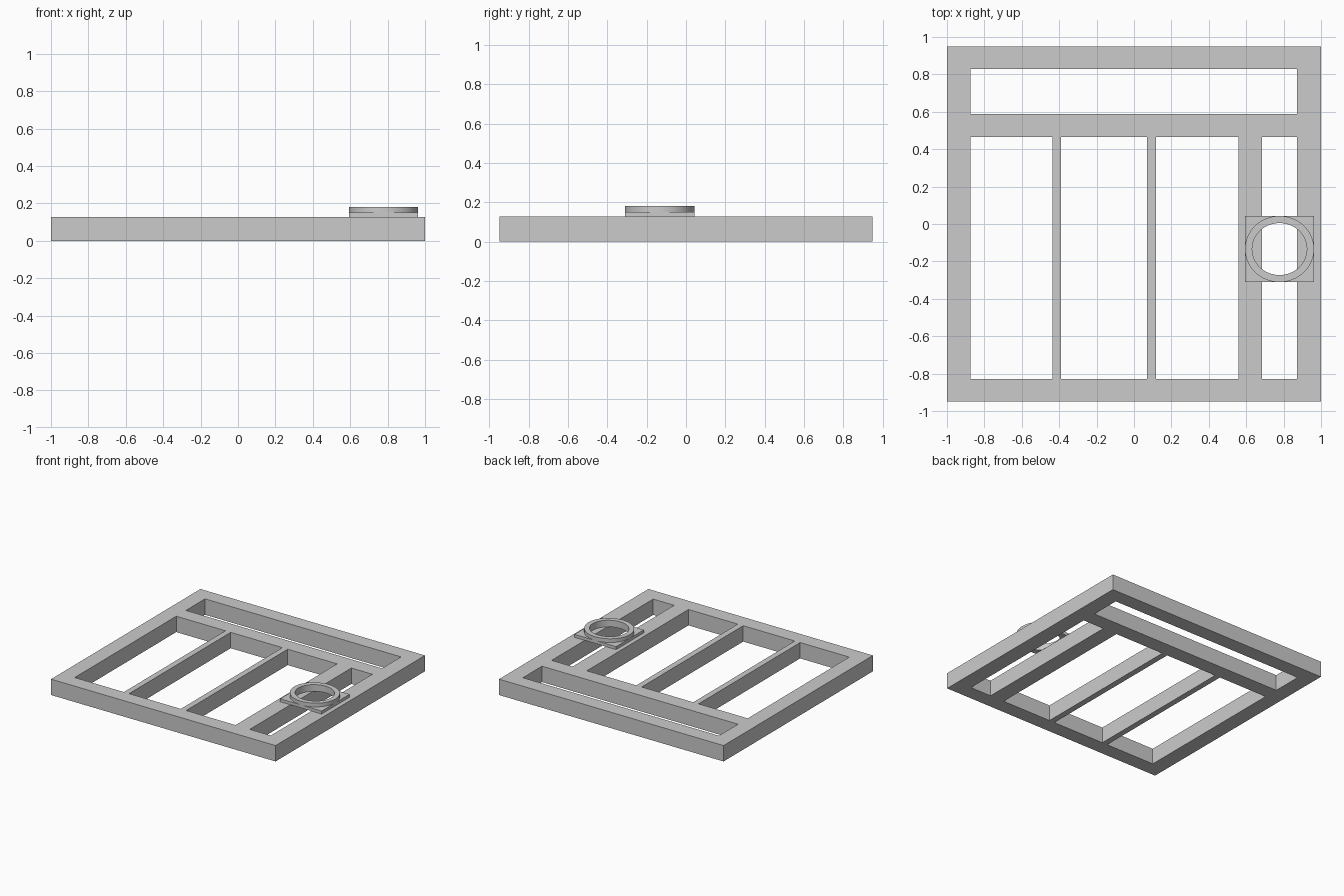
import bpy, bmesh
from math import cos, sin, tau, radians

cube = bpy.data.objects.get("Cube")
if cube:
    bpy.data.objects.remove(cube, do_unlink=True)

grey = bpy.data.materials.new("light_grey")
grey.use_nodes = True
COLOUR = (0.6, 0.6, 0.6, 1)
grey.diffuse_color = COLOUR
grey.node_tree.nodes["Principled BSDF"].inputs["Base Color"].default_value = COLOUR


def rect(x0, x1, y0, y1):
    return [(x0, y0), (x1, y0), (x1, y1), (x0, y1)]


def ellipse(cx, cy, rx, ry, n=64):
    return [(cx + rx * cos(tau * i / n), cy + ry * sin(tau * i / n)) for i in range(n)]


def extrude_profile(name, outline, holes, z0, z1):
    """Solid slab with openings, from flat filled outlines."""
    curve = bpy.data.curves.new(name + "_profile", "CURVE")
    curve.dimensions = "2D"
    curve.fill_mode = "BOTH"
    curve.extrude = (z1 - z0) / 2
    for loop in [outline] + holes:
        spline = curve.splines.new("POLY")
        spline.points.add(len(loop) - 1)
        for point, (x, y) in zip(spline.points, loop):
            point.co = (x, y, 0, 1)
        spline.use_cyclic_u = True
    helper = bpy.data.objects.new(name + "_profile", curve)
    bpy.context.collection.objects.link(helper)
    bpy.context.view_layer.update()
    graph = bpy.context.evaluated_depsgraph_get()
    mesh = bpy.data.meshes.new_from_object(helper.evaluated_get(graph))
    bpy.data.objects.remove(helper, do_unlink=True)

    # weld caps to sides
    bm = bmesh.new()
    bm.from_mesh(mesh)
    bmesh.ops.remove_doubles(bm, verts=bm.verts, dist=0.0001)
    bmesh.ops.translate(bm, verts=bm.verts, vec=(0, 0, (z0 + z1) / 2))
    bmesh.ops.recalc_face_normals(bm, faces=bm.faces)
    bm.to_mesh(mesh)
    bm.free()
    mesh.name = name
    mesh.materials.clear()
    mesh.materials.append(grey)
    obj = bpy.data.objects.new(name, mesh)
    bpy.context.collection.objects.link(obj)
    bpy.ops.object.select_all(action="DESELECT")
    obj.select_set(True)
    bpy.context.view_layer.objects.active = obj
    bpy.ops.object.shade_smooth_by_angle(angle=radians(30))
    return obj


# Frame: a wide top opening and four upright openings between the bars
FRAME_TOP = 0.128
bays = [(-0.875, -0.437), (-0.39, 0.07), (0.118, 0.558), (0.685, 0.872)]
openings = [rect(-0.875, 0.872, 0.587, 0.83)]
openings += [rect(x0, x1, -0.828, 0.464) for x0, x1 in bays]
extrude_profile("frame", rect(-1, 1, -0.95, 0.95), openings, 0, FRAME_TOP)

# Square mounting plate and raised ring over the narrow bay
CX, CY, RX, RY = 0.778, -0.134, 0.185, 0.177
PLATE_TOP = 0.152
bore = ellipse(CX, CY, 0.146, 0.139)
extrude_profile("mounting_plate", rect(CX - RX, CX + RX, CY - RY, CY + RY),
                [bore], FRAME_TOP, PLATE_TOP)
extrude_profile("ring", ellipse(CX, CY, RX, RY), [bore], PLATE_TOP, 0.182)
